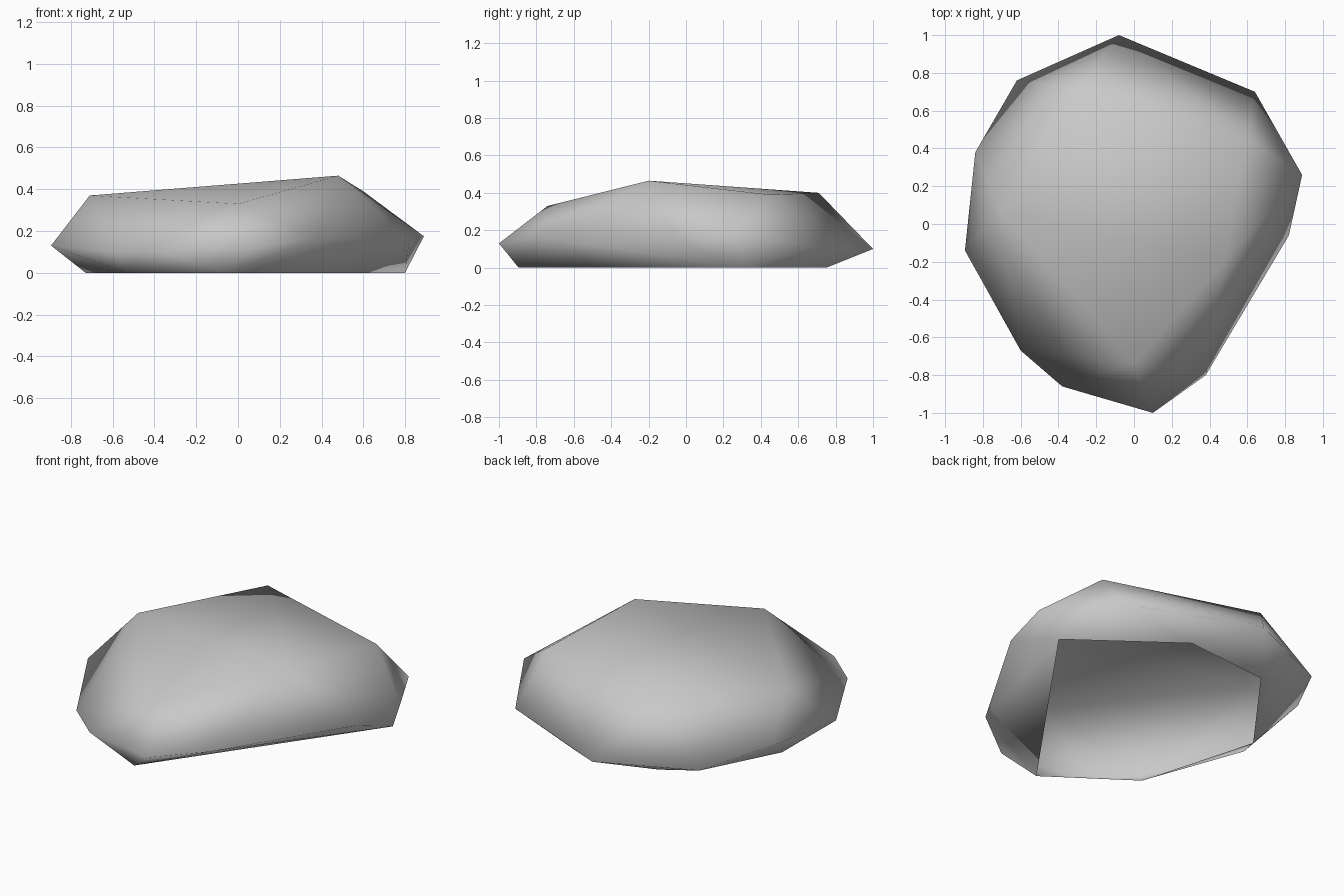
import bpy, bmesh

cube = bpy.data.objects.get("Cube")
if cube:
    bpy.data.objects.remove(cube, do_unlink=True)

# Stone colour
stone = bpy.data.materials.new("stone_grey")
stone.use_nodes = True
grey = (0.58, 0.58, 0.58, 1)
stone.diffuse_color = grey
stone.node_tree.nodes["Principled BSDF"].inputs["Base Color"].default_value = grey

# Corners of the rock, from the ground up
base = [(.80, .32, 0), (.22, .75, 0), (-.31, .70, 0),
        (-.73, .135, 0), (-.53, -.565, 0), (-.06, -.895, 0)]
rim = [(-.08, 1, .10), (.64, .70, .11), (.89, .26, .175), (.82, -.06, .155),
       (.38, -.80, .165), (.10, -1, .13), (-.38, -.86, .10), (-.60, -.67, .10),
       (-.895, -.14, .13), (-.84, .38, .165), (-.62, .76, .10)]
crown = [(.48, -.20, .465), (.60, .45, .39), (-.30, .71, .40),
         (-.71, .07, .37), (0, -.74, .33)]

# Wrap the corners in a faceted shell
bm = bmesh.new()
for point in base + rim + crown:
    bm.verts.new(point)
bmesh.ops.convex_hull(bm, input=bm.verts)
bmesh.ops.recalc_face_normals(bm, faces=bm.faces)

# Leave the underside open where it rests on the ground
ground = [f for f in bm.faces if all(v.co.z < 0.001 for v in f.verts)]
bmesh.ops.delete(bm, geom=ground, context='FACES')

# Soft shading over the whole shell
for face in bm.faces:
    face.smooth = True

mesh = bpy.data.meshes.new("rock")
bm.to_mesh(mesh)
bm.free()
mesh.materials.append(stone)
rock = bpy.data.objects.new("rock", mesh)
bpy.context.collection.objects.link(rock)
